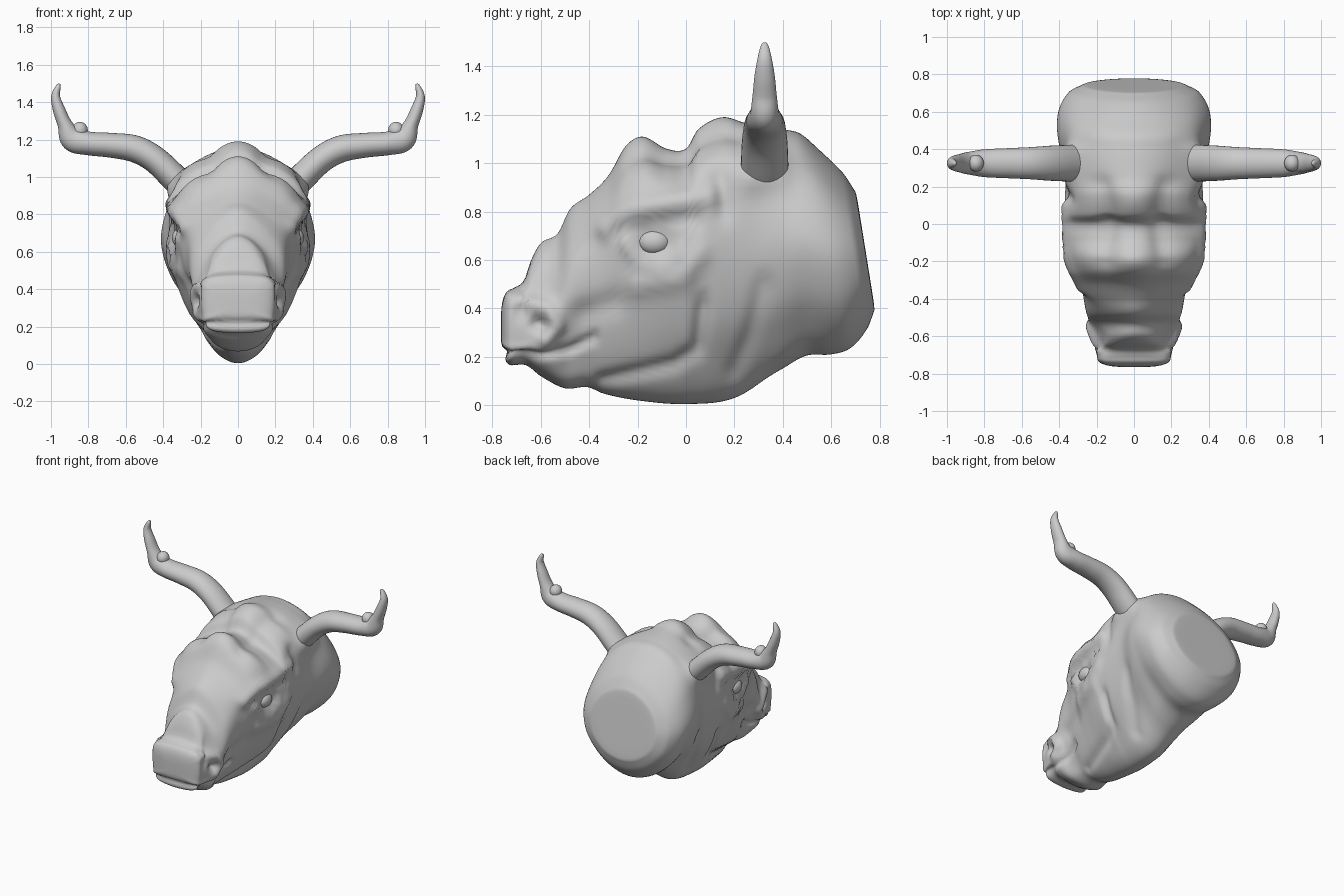
import bpy, bmesh, math
from mathutils import Vector

if "Cube" in bpy.data.objects:
    bpy.data.objects.remove(bpy.data.objects["Cube"])


def interp(table, t):
    """Smooth cubic interpolation of rows (key, v1, v2, ...)."""
    n = len(table)
    t = min(max(t, table[0][0]), table[-1][0])
    i = 0
    while i < n - 2 and t > table[i + 1][0]:
        i += 1

    def slope(k, c):
        a, b = table[max(k - 1, 0)], table[min(k + 1, n - 1)]
        return (b[c] - a[c]) / (b[0] - a[0])
    p, q = table[i], table[i + 1]
    h = q[0] - p[0]
    u = (t - p[0]) / h
    return [(2*u**3 - 3*u*u + 1) * p[c] + (u**3 - 2*u*u + u) * h * slope(i, c)
            + (3*u*u - 2*u**3) * q[c] + (u**3 - u*u) * h * slope(i + 1, c)
            for c in range(1, len(p))]


def loft(name, rings):
    """Skin closed rings, closing both ends."""
    bm = bmesh.new()
    loops = [[bm.verts.new(p) for p in r] for r in rings]
    n = len(loops[0])
    for a, b in zip(loops, loops[1:]):
        for j in range(n):
            bm.faces.new((a[j], a[(j + 1) % n], b[(j + 1) % n], b[j]))
    bm.faces.new(loops[0])
    bm.faces.new(loops[-1])
    bmesh.ops.recalc_face_normals(bm, faces=bm.faces)
    return bm


def finish(bm, name):
    for f in bm.faces:
        f.smooth = True
    me = bpy.data.meshes.new(name)
    bm.to_mesh(me)
    bm.free()
    ob = bpy.data.objects.new(name, me)
    bpy.context.collection.objects.link(ob)
    return ob


# Head silhouette: (y, z) along the crown and along the throat
TOP = [(-.72, .48), (-.67, .515), (-.64, .60), (-.6, .67), (-.53, .71), (-.48, .81),
       (-.4, .87), (-.32, .95), (-.25, 1.07), (-.18, 1.11), (-.08, 1.06), (0, 1.06),
       (.05, 1.14), (.15, 1.19), (.25, 1.165), (.42, 1.14), (.52, 1.12), (.62, 1.045),
       (.70, .96), (.735, .89)]
BOTTOM = [(-.72, .165), (-.66, .165), (-.6, .12), (-.5, .07), (-.41, .075), (-.35, .05),
          (-.2, .02), (0, .005), (.2, .03), (.38, .145), (.47, .205), (.55, .21),
          (.62, .235), (.70, .32), (.735, .385)]
# Half widths at the height fractions below, per station y
FRAC = [0, .04, .15, .3, .5, .7, .85, .96, 1]
WIDTH = [(-.72, .13, .19, .19, .195, .195, .185, .14),
         (-.6, .12, .20, .22, .22, .17, .13, .07),
         (-.48, .11, .16, .20, .25, .24, .17, .08),
         (-.35, .10, .17, .22, .27, .28, .25, .12),
         (-.2, .10, .19, .26, .32, .35, .28, .11),
         (-.05, .10, .19, .28, .35, .365, .33, .14),
         (.12, .10, .20, .30, .36, .365, .31, .12),
         (.3, .10, .20, .30, .36, .36, .32, .17),
         (.45, .14, .25, .35, .405, .37, .30, .17),
         (.6, .14, .27, .36, .405, .365, .29, .16),
         (.70, .13, .24, .32, .35, .31, .23, .12),
         (.735, .11, .20, .26, .285, .25, .19, .10)]


def section(y, m=48):
    top, bot = interp(TOP, y)[0], interp(BOTTOM, y)[0]
    w = [0] + interp(WIDTH, y) + [0]
    rows = [(j, w[j], FRAC[j]) for j in range(9)]
    rows = [(-1, -w[1], FRAC[1])] + rows + [(9, -w[7], FRAC[7])]
    s = min(max((y - .3) / .4, 0), 1)
    k = -.16 * s * s * (3 - 2 * s)          # the neck cut leans forward
    half = []
    for i in range(m + 1):
        x, f = interp(rows, 8 * i / m)
        z = bot + f * (top - bot)
        half.append(Vector((x, y + k * (z - .64), z)))
    return half + [Vector((-p.x, p.y, p.z)) for p in half[-2:0:-1]]


def shrink(ring, s, dy):
    c = sum(ring, Vector()) / len(ring)
    return [c + (p - c) * s + Vector((0, dy, 0)) for p in ring]


N = 130
body = [section(-.72 + 1.455 * i / N) for i in range(N + 1)]
nose = [shrink(body[0], math.cos(a) ** .6, -.045 * math.sin(a))
        for a in [math.radians(d) for d in (88, 84, 78, 70, 60, 50, 40, 30, 20, 10)]]
neck = [shrink(body[-1], s, d) for s, d in
        ((.97, .004), (.9, .006), (.75, .007), (.5, .007), (.25, .007), (.03, .007))]
bm = loft("head", nose + body + neck)

# Sculpted strokes in side view: (amount, softness, (y, z) path)
STROKES = [
    (-.035, .07, [(-.15, .675), (-.1, .675)]),                          # eye socket
    (.028, .04, [(-.33, .73), (-.24, .81), (-.1, .83), (.1, .86)]),     # brow
    (-.016, .025, [(-.28, .71), (-.15, .755), (.05, .77)]),             # lid crease
    (.018, .025, [(-.26, .68), (-.2, .6), (-.1, .585), (-.03, .63)]),   # lower lid
    (.022, .045, [(-.2, .5), (-.02, .53), (.06, .63)]),                 # cheekbone
    (-.022, .03, [(-.35, .1), (-.05, .17), (.05, .23), (.07, .42)]),    # jaw groove
    (-.022, .018, [(-.8, .22), (-.6, .205), (-.48, .23), (-.38, .28)]), # mouth
    (-.035, .025, [(-.6, .33), (-.62, .34)]),                           # nostril
    (.025, .03, [(-.68, .43), (-.57, .4), (-.53, .33), (-.58, .27)]),   # nostril rim
    (-.018, .05, [(-.42, .38), (-.3, .42)]),                            # cheek hollow
    (.035, .07, [(.27, .95), (.38, .97)]),                              # horn base
    (-.018, .04, [(.14, .95), (.16, .8)]),                              # temple
    (-.014, .04, [(.32, .5), (.27, .3), (.2, .14)]),                    # throat fold
]


def seg_dist(p, a, b):
    a, b = Vector(a), Vector(b)
    d = b - a
    t = min(max((p - a).dot(d) / d.dot(d), 0), 1)
    return (p - a - d * t).length


bm.normal_update()
moves = []
for v in bm.verts:
    p = Vector((v.co.y, v.co.z))
    d = 0
    for amp, soft, path in STROKES:
        r = min(seg_dist(p, a, b) for a, b in zip(path, path[1:]))
        if r < 3 * soft:
            d += amp * math.exp(-(r / soft) ** 2)
    if v.normal.z > .2 and v.co.z > .7:      # forehead furrows seen from above
        q = Vector((abs(v.co.x), v.co.y))
        r = min(seg_dist(q, (.17, .2), (.13, -.02)), seg_dist(q, (.13, -.02), (.16, -.2)))
        d -= .02 * math.exp(-(r / .05) ** 2)
    moves.append((v, v.normal * d))
for v, d in moves:
    v.co += d
finish(bm, "head")

# Horn path: x, z, in-plane radius, depth radius
HORN = [(.24, .90, .075, .095), (.32, .975, .075, .098), (.44, 1.09, .072, .094),
        (.55, 1.15, .072, .086), (.68, 1.17, .066, .08), (.80, 1.18, .063, .074),
        (.885, 1.205, .066, .06), (.925, 1.28, .04, .05), (.957, 1.36, .033, .042),
        (.975, 1.43, .024, .03), (.96, 1.485, .013, .016), (.952, 1.498, .003, .004)]


def horn(name, side):
    rows = [(i,) + r for i, r in enumerate(HORN)]
    end, rings = len(HORN) - 1, []
    for i in range(89):
        t = end * i / 88
        x, z, rn, ry = interp(rows, t)
        a, b = interp(rows, t - .05), interp(rows, t + .05)
        tan = Vector((b[0] - a[0], 0, b[1] - a[1])).normalized()
        nor = Vector((-tan.z, 0, tan.x))
        ring = []
        for j in range(32):
            g = 2 * math.pi * j / 32
            p = Vector((x, .325, z)) + nor * rn * math.cos(g) + Vector((0, ry * math.sin(g), 0))
            ring.append(Vector((p.x * side, p.y, p.z)))
        rings.append(ring)
    finish(loft(name, rings), name)


def ball(name, loc, size):
    bpy.ops.mesh.primitive_uv_sphere_add(segments=32, ring_count=20, radius=1, location=loc)
    ob = bpy.context.object
    ob.name = name
    ob.scale = size
    bpy.ops.object.shade_smooth()


for side, label in ((1, "left"), (-1, "right")):
    horn("horn_" + label, side)
    ball("horn_knob_" + label, (side * .845, .325, 1.25), (.042, .045, .045))
    ball("eye_" + label, (side * .305, -.13, .675), (.048, .067, .053))
